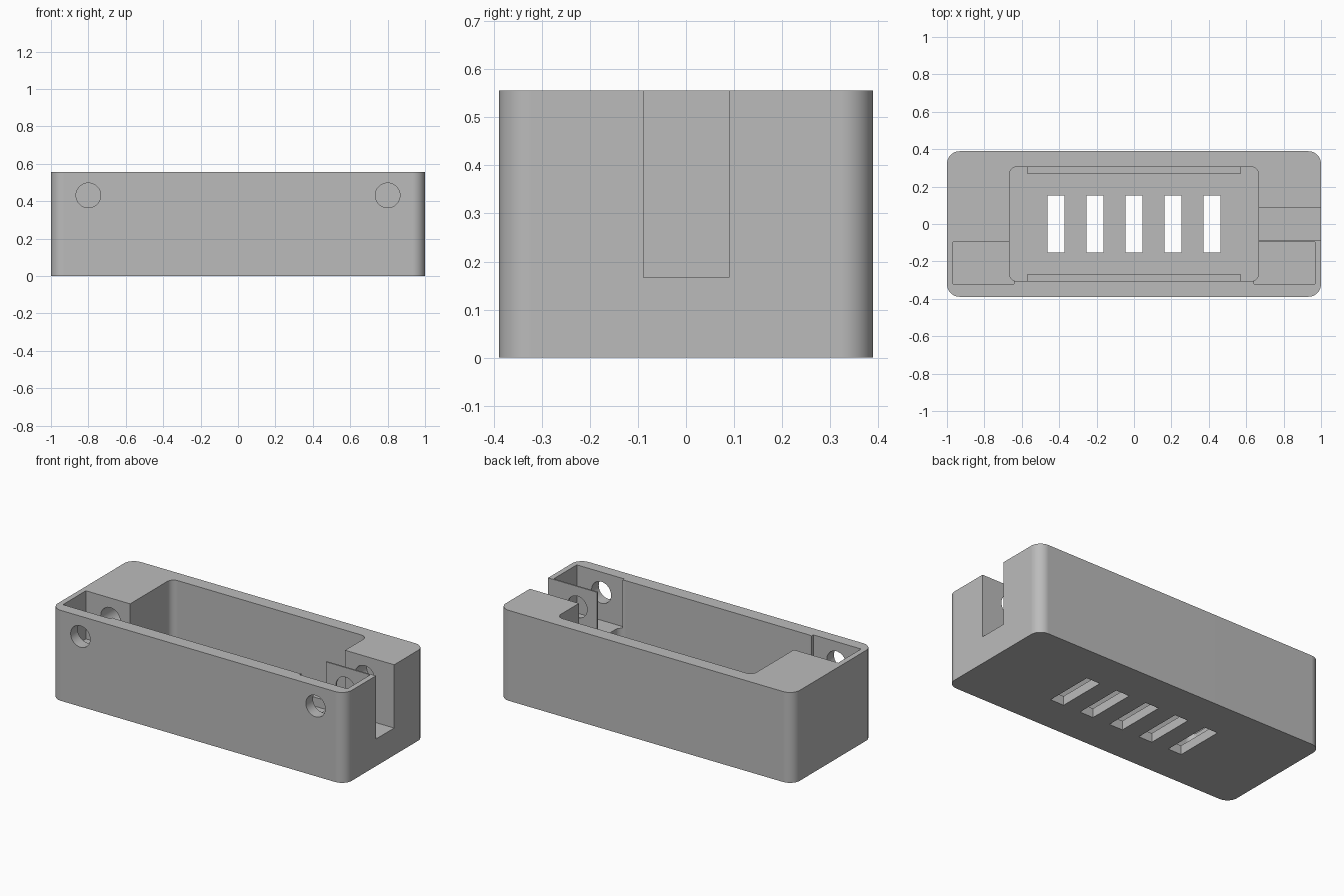
import bpy, bmesh, math
from mathutils import Matrix

cube = bpy.data.objects.get("Cube")
if cube:
    bpy.data.objects.remove(cube, do_unlink=True)

# Main sizes
HEIGHT = 0.556
FLOOR = 0.056
TOP = HEIGHT + 0.1

grey = bpy.data.materials.new("plain grey")
grey.use_nodes = True
colour = (0.5, 0.5, 0.5, 1)
grey.diffuse_color = colour
grey.node_tree.nodes["Principled BSDF"].inputs["Base Color"].default_value = colour


def finish(name, bm):
    bmesh.ops.recalc_face_normals(bm, faces=bm.faces)
    mesh = bpy.data.meshes.new(name)
    bm.to_mesh(mesh)
    bm.free()
    obj = bpy.data.objects.new(name, mesh)
    bpy.context.collection.objects.link(obj)
    mesh.materials.append(grey)
    return obj


def block(name, x, y, z, radius=0, steps=10):
    """Box between two limits on each axis, with optional round upright corners."""
    bm = bmesh.new()
    corners = [(x[1], y[1], 1, 1), (x[0], y[1], -1, 1),
               (x[0], y[0], -1, -1), (x[1], y[0], 1, -1)]
    outline = []
    for i, (cx, cy, sx, sy) in enumerate(corners):
        if not radius:
            outline.append((cx, cy))
            continue
        for k in range(steps + 1):
            a = (i + k / steps) * math.pi / 2
            outline.append((cx - sx * radius + radius * math.cos(a),
                            cy - sy * radius + radius * math.sin(a)))
    base = bm.faces.new([bm.verts.new((px, py, z[0])) for px, py in outline])
    up = bmesh.ops.extrude_face_region(bm, geom=[base], use_keep_orig=True)
    verts = [g for g in up["geom"] if isinstance(g, bmesh.types.BMVert)]
    bmesh.ops.translate(bm, verts=verts, vec=(0, 0, z[1] - z[0]))
    return finish(name, bm)


def rod(name, x, z, radius, y):
    """Cylinder running front to back."""
    bm = bmesh.new()
    place = Matrix.Translation((x, sum(y) / 2, z)) @ Matrix.Rotation(math.pi / 2, 4, "X")
    bmesh.ops.create_cone(bm, cap_ends=True, segments=48, radius1=radius,
                          radius2=radius, depth=y[1] - y[0], matrix=place)
    return finish(name, bm)


def cut(target, cutter):
    cutter.hide_render = True
    mod = target.modifiers.new("cut", "BOOLEAN")
    mod.operation = "DIFFERENCE"
    mod.solver = "EXACT"
    mod.object = cutter
    bpy.context.view_layer.objects.active = target
    bpy.ops.object.modifier_apply(modifier=mod.name)
    bpy.data.objects.remove(cutter, do_unlink=True)


# Outer shell and main cavity
housing = block("housing", (-1, 1), (-0.389, 0.389), (0, HEIGHT), 0.067)
cut(housing, block("cavity", (-0.666, 0.666), (-0.306, 0.306), (FLOOR, TOP), 0.042))

# Side pockets at the front of each end, open to the cavity
for side in (-1, 1):
    ends = sorted((side * 0.642, side * 0.967))
    cut(housing, block("pocket", ends, (-0.32, -0.097), (0.26, TOP)))

# Open channel through the left end
cut(housing, block("channel", (0.6, 1.1), (-0.088, 0.089), (0.167, TOP)))

# Screw holes through the front wall, blind at the back
for side in (-1, 1):
    cut(housing, rod("screw_hole", side * 0.8, 0.431, 0.066, (-0.5, 0.2)))

# Vent slots in the floor
for i in range(-2, 3):
    cx = i * 0.2085
    cut(housing, block("vent", (cx - 0.046, cx + 0.046), (-0.153, 0.153), (-0.1, 0.1)))

# Low rails along the long walls
for name, side in (("front_rail", -1), ("back_rail", 1)):
    depth = sorted((side * 0.266, side * 0.31))
    block(name, (-0.57, 0.57), depth, (FLOOR - 0.005, 0.111))

# Smooth round corners while keeping flat walls flat
bpy.ops.object.select_all(action="DESELECT")
housing.select_set(True)
bpy.context.view_layer.objects.active = housing
bpy.ops.object.shade_smooth_by_angle(angle=math.radians(30))
weighted = housing.modifiers.new("weighted normals", "WEIGHTED_NORMAL")
weighted.keep_sharp = True
